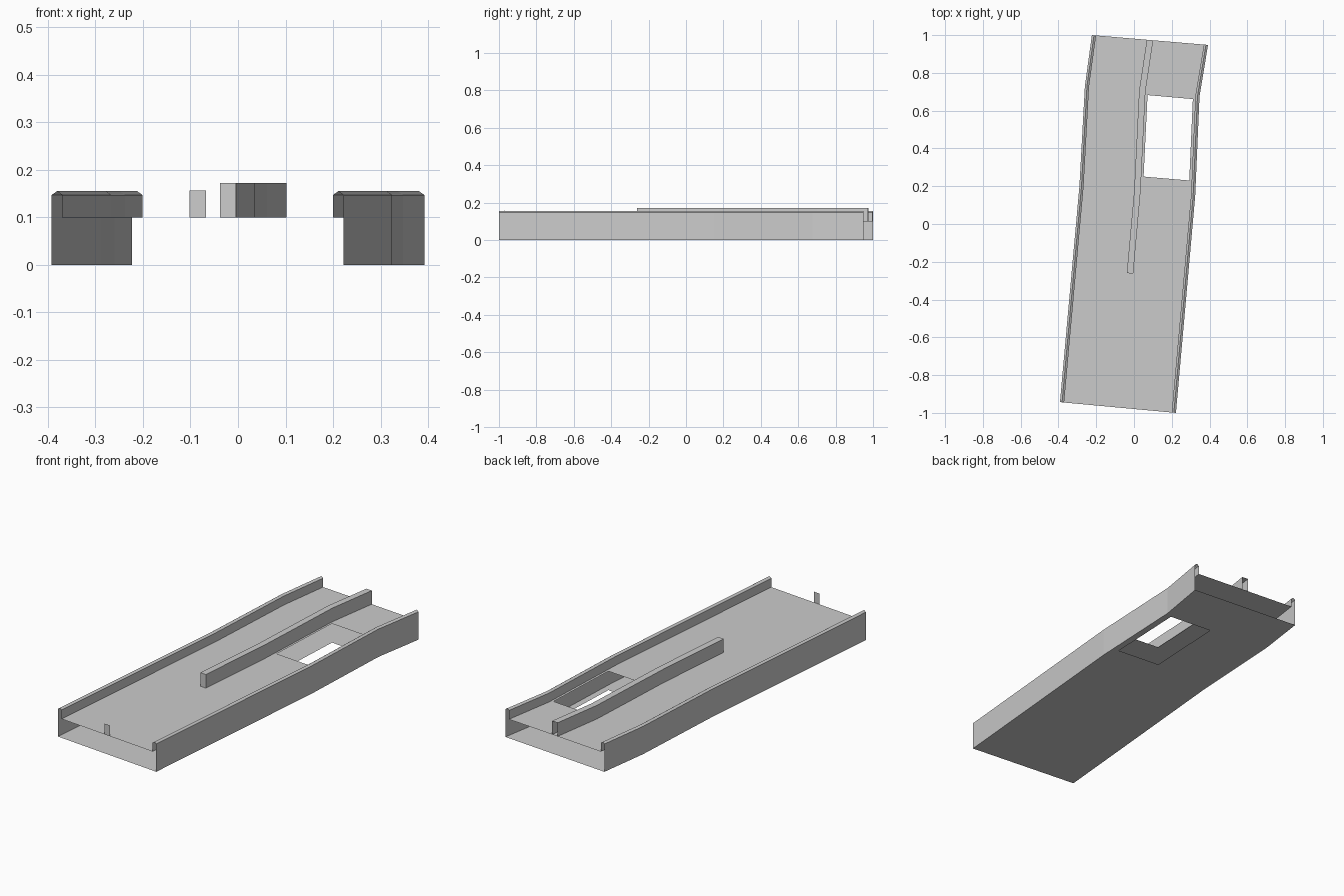
import bpy, bmesh
from mathutils import Vector

if "Cube" in bpy.data.objects:
    bpy.data.objects.remove(bpy.data.objects["Cube"])

# Plan outline: left and right edge point at each station along the road
STATIONS = [((-0.392, -0.943), (0.222, -1.0)),
            ((-0.289, 0.20), (0.324, 0.148)),
            ((-0.260, 0.73), (0.347, 0.677)),
            ((-0.223, 1.0), (0.392, 0.948))]
DECK, RAIL = 0.10, 0.147


def point(s, t, z):
    """Point at station s (fractional), fraction t across the road, height z."""
    i = min(int(s), len(STATIONS) - 2)
    a, b = [Vector(STATIONS[i][k]).lerp(Vector(STATIONS[i + 1][k]), s - i) for k in (0, 1)]
    p = a.lerp(b, t)
    return (p.x, p.y, z)


def sweep(name, profile, rows, skip=(), cap_start=False):
    """Sweep an open (t, z) profile along the stations; skip lists omitted cells."""
    bm = bmesh.new()
    grid = [[bm.verts.new(point(s, t, z)) for t, z in profile] for s in rows]
    for r in range(len(rows) - 1):
        for c in range(len(profile) - 1):
            if (r, c) not in skip:
                bm.faces.new((grid[r][c], grid[r][c + 1], grid[r + 1][c + 1], grid[r + 1][c]))
    if cap_start:
        bm.faces.new(list(reversed(grid[0])))
    mesh = bpy.data.meshes.new(name)
    bm.to_mesh(mesh)
    bm.free()
    obj = bpy.data.objects.new(name, mesh)
    bpy.context.collection.objects.link(obj)
    return obj


# Deck and underside, both with the same rectangular opening
edge = 0.036
hole_rows = [0, 1, 1.15, 1.965, 2, 3]
hole = {(2, 1)}
sweep("road_deck", [(t, DECK) for t in (edge, 0.548, 0.943, 1 - edge)], hole_rows, hole)
sweep("underside", [(t, 0) for t in (1, 0.943, 0.548, 0)], hole_rows, hole)

# Side walls with ridged parapet tops
side = [(0, 0), (0, RAIL), (edge / 2, 0.155), (edge, RAIL), (edge, DECK)]
sweep("left_parapet", side, range(4))
sweep("right_parapet", [(1 - t, z) for t, z in reversed(side)], range(4))

# Median barrier, closed at the front and open at the back
m0, m1 = 0.473, 0.528
sweep("median_barrier", [(m0, DECK), (m0, 0.172), (m1, 0.172), (m1, DECK)],
      [0.62, 1, 2, 3], cap_start=True)

# Small upright plate at the front edge, in line with the median
bm = bmesh.new()
bm.faces.new([bm.verts.new(point(0, t, z))
              for t, z in ((m0, DECK), (m1, DECK), (m1, 0.157), (m0, 0.157))])
mesh = bpy.data.meshes.new("front_plate")
bm.to_mesh(mesh)
bm.free()
bpy.context.collection.objects.link(bpy.data.objects.new("front_plate", mesh))
